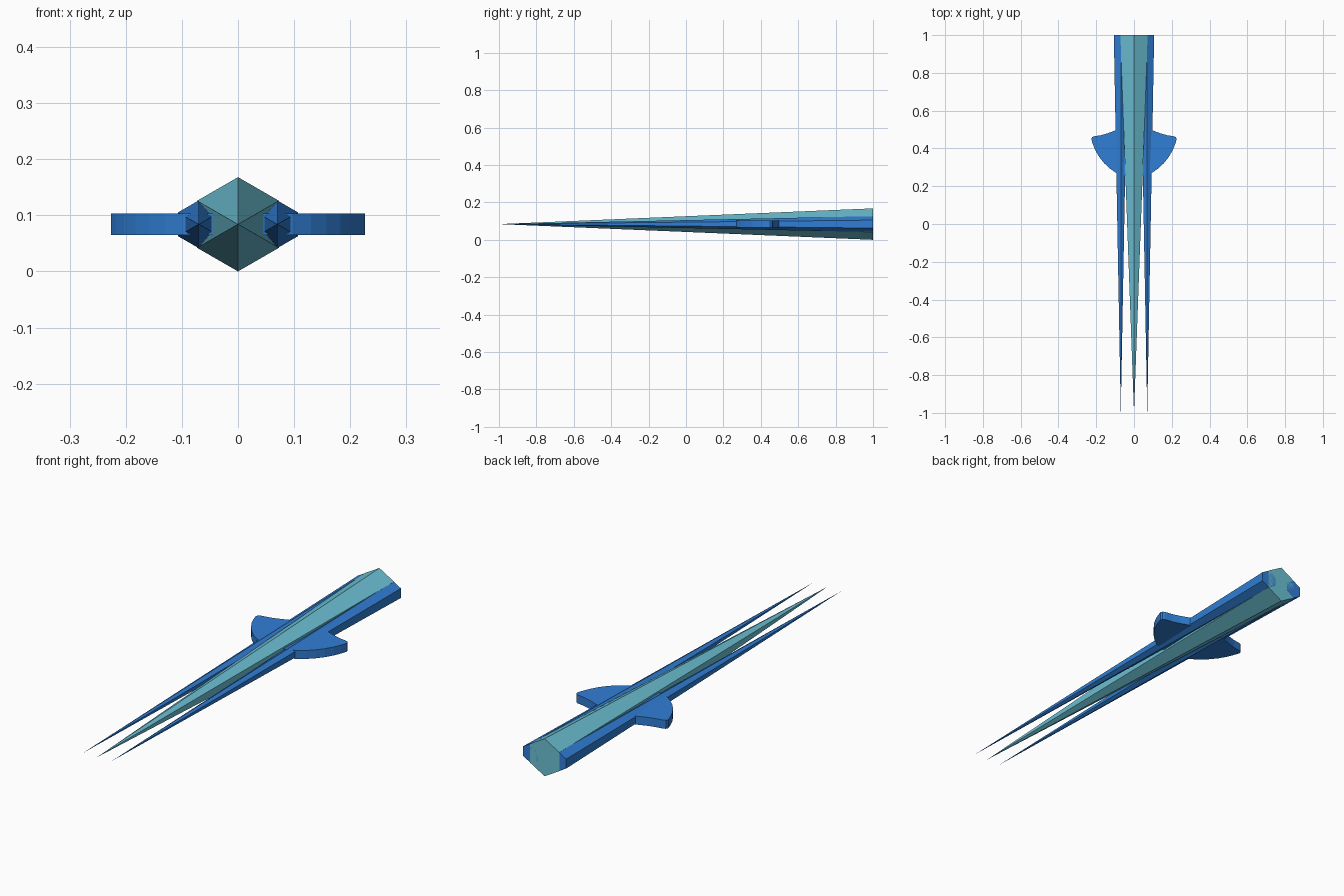
import bpy, bmesh
from math import pi

if "Cube" in bpy.data.objects:
    bpy.data.objects.remove(bpy.data.objects["Cube"])

MID_Z = 0.084


def material(name, color):
    m = bpy.data.materials.new(name)
    m.diffuse_color = (*color, 1)
    m.use_nodes = True
    m.node_tree.nodes["Principled BSDF"].inputs["Base Color"].default_value = m.diffuse_color
    return m


teal = material("teal", (0.15, 0.53, 0.66))
blue = material("blue", (0.03, 0.21, 0.66))


def spike(name, x, radius, mat):
    """Six-sided cone: base at y = 1, point at y = -1, corner upward."""
    bpy.ops.mesh.primitive_cone_add(vertices=6, radius1=radius, radius2=0, depth=2,
                                    location=(x, 0, MID_Z), rotation=(pi / 2, 0, 0))
    ob = bpy.context.object
    ob.name = name
    ob.data.materials.append(mat)


# Central spike and the two slimmer side spikes
spike("centre_spike", 0, 0.084, teal)
for side, label in ((1, "right"), (-1, "left")):
    spike(label + "_spike", 0.07 * side, 0.0425, blue)

# Crossguard: half outline (front curve, rounded tip, hollow rear edge), mirrored
half = [(0, 0.25), (0.05, 0.257), (0.097, 0.272), (0.13, 0.295), (0.158, 0.322),
        (0.183, 0.353), (0.203, 0.387), (0.217, 0.42), (0.226, 0.448),
        (0.222, 0.459), (0.212, 0.464), (0.175, 0.470), (0.14, 0.480),
        (0.10, 0.495), (0.05, 0.515), (0, 0.53)]
outline = half + [(-x, y) for x, y in half[-2:0:-1]]
bm = bmesh.new()
face = bm.faces.new([bm.verts.new((x, y, MID_Z - 0.019)) for x, y in outline])
ext = bmesh.ops.extrude_face_region(bm, geom=[face])
bmesh.ops.translate(bm, vec=(0, 0, 0.038),
                    verts=[g for g in ext["geom"] if isinstance(g, bmesh.types.BMVert)])
bmesh.ops.recalc_face_normals(bm, faces=bm.faces)
mesh = bpy.data.meshes.new("crossguard")
bm.to_mesh(mesh)
bm.free()
mesh.materials.append(blue)
bpy.context.collection.objects.link(bpy.data.objects.new("crossguard", mesh))
